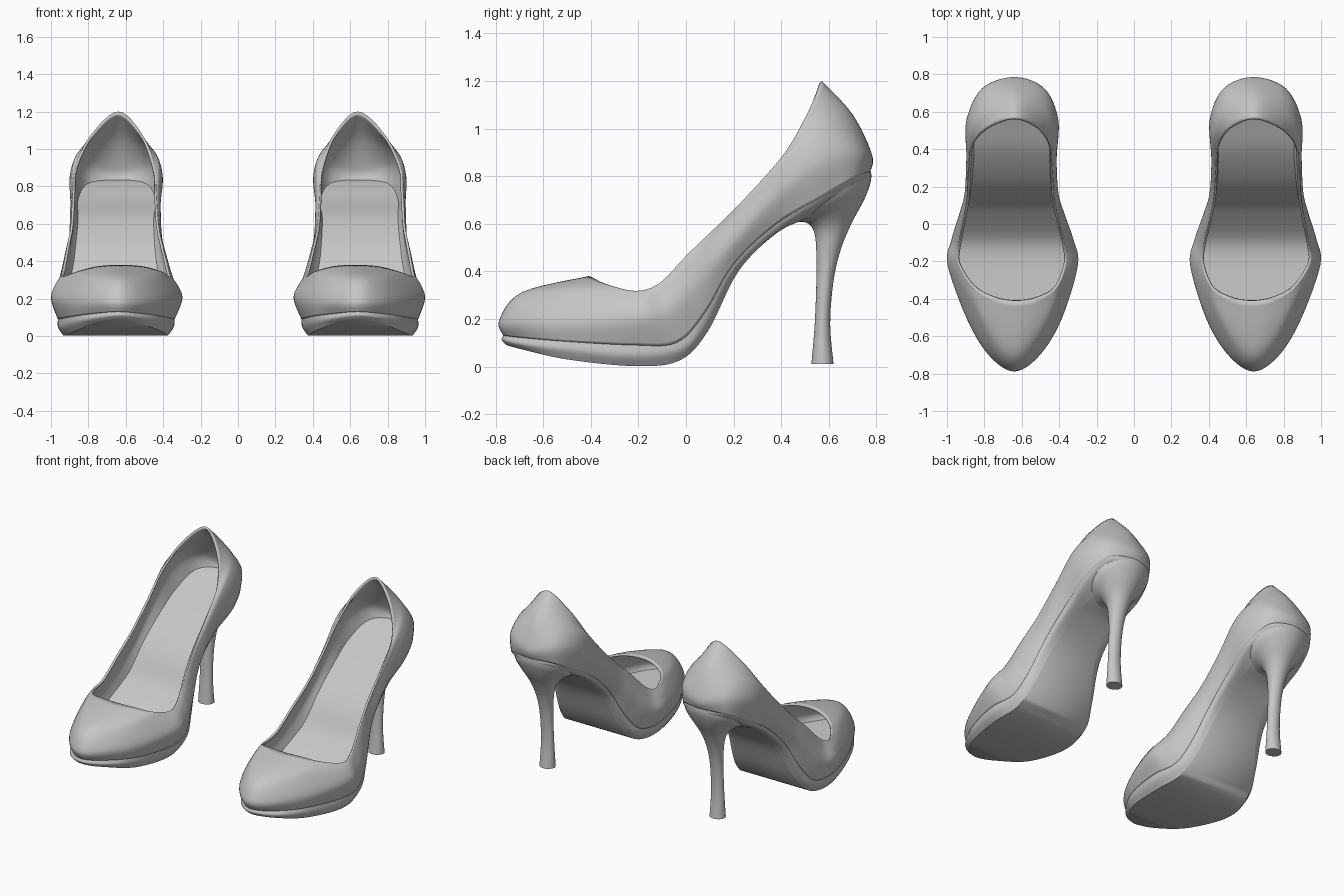
import bpy, math
from mathutils import Vector

if "Cube" in bpy.data.objects:
    bpy.data.objects.remove(bpy.data.objects["Cube"])

grey = bpy.data.materials.new("soft grey")
grey.diffuse_color = (0.57, 0.57, 0.57, 1)
grey.use_nodes = True
grey.node_tree.nodes["Principled BSDF"].inputs["Base Color"].default_value = grey.diffuse_color


def spline(p0, p1, p2, p3, t):
    """Smooth curve from p1 to p2."""
    return 0.5 * (2 * p1 + (p2 - p0) * t + (2 * p0 - 5 * p1 + 4 * p2 - p3) * t * t
                  + (3 * p1 - p0 - 3 * p2 + p3) * t ** 3)


def ring(stations, steps=6):
    """Closed loop from (y, inner x, outer x, z) stations, toe to heel."""
    pts = [Vector((xo, y, z)) for y, xi, xo, z in stations]
    pts += [Vector((xi, y, z)) for y, xi, xo, z in stations[-2:0:-1]]
    n = len(pts)
    return [spline(pts[i - 1], pts[i], pts[(i + 1) % n], pts[(i + 2) % n], s / steps)
            for i in range(n) for s in range(steps)]


def blend(rings, steps=6):
    """Add smooth in-between loops to a stack of loops."""
    out = []
    for i in range(len(rings) - 1):
        a, d = rings[max(i - 1, 0)], rings[min(i + 2, len(rings) - 1)]
        for s in range(steps):
            out.append([spline(*q, s / steps) for q in zip(a, rings[i], rings[i + 1], d)])
    return out + [rings[-1]]


def strip_faces(n, base, up):
    """Faces spanning a loop from its inner to its outer side."""
    faces = []
    for k in range(n // 2):
        f = [base + k, base + k + 1, base + (n - k - 1) % n, base + (n - k) % n]
        f = list(dict.fromkeys(f))
        faces.append(f if up else f[::-1])
    return faces


def build(name, rings, cap_low=False, cap_high=False, wall=0, angle=40):
    n = len(rings[0])
    verts = [p for r in rings for p in r]
    faces = [(j * n + i, j * n + (i + 1) % n, (j + 1) * n + (i + 1) % n, (j + 1) * n + i)
             for j in range(len(rings) - 1) for i in range(n)]
    if cap_low:
        faces += strip_faces(n, 0, False)
    if cap_high:
        faces += strip_faces(n, (len(rings) - 1) * n, True)
    me = bpy.data.meshes.new(name)
    me.from_pydata(verts, [], faces)
    me.materials.append(grey)
    ob = bpy.data.objects.new(name, me)
    bpy.context.collection.objects.link(ob)
    bpy.ops.object.select_all(action='DESELECT')
    ob.select_set(True)
    bpy.context.view_layer.objects.active = ob
    bpy.ops.object.shade_smooth_by_angle(angle=math.radians(angle))
    if wall:
        m = ob.modifiers.new("thickness", 'SOLIDIFY')
        m.thickness, m.offset = wall, -1
    # second shoe of the pair
    m = ob.modifiers.new("pair", 'MIRROR')
    m.use_mirror_merge = False
    return ob


# Loops of the shoe, from the ground up
sole_edge = ring([(-.755, .64, .64, .09), (-.68, .535, .76, .07), (-.5, .42, .86, .03),
                  (-.22, .375, .93, .002), (-.03, .40, .915, .024), (.09, .44, .88, .145),
                  (.22, .50, .81, .40), (.38, .53, .77, .56), (.52, .54, .75, .63),
                  (.66, .57, .72, .72), (.74, .64, .64, .765)])
platform = ring([(-.775, .64, .64, .112), (-.69, .51, .78, .095), (-.5, .40, .885, .07),
                 (-.22, .345, .96, .045), (-.02, .37, .94, .07), (.085, .41, .905, .185),
                 (.21, .455, .86, .41), (.39, .465, .84, .575), (.57, .45, .84, .685),
                 (.72, .50, .78, .775), (.775, .64, .64, .79)])
seam = ring([(-.768, .64, .64, .13), (-.68, .515, .77, .12), (-.5, .40, .88, .105),
             (-.22, .34, .96, .09), (-.04, .365, .945, .10), (.075, .40, .915, .22),
             (.2, .44, .875, .43), (.38, .445, .86, .60), (.57, .43, .865, .71),
             (.72, .485, .81, .80), (.775, .64, .64, .82)])
widest = ring([(-.785, .64, .64, .195), (-.70, .505, .775, .195), (-.5, .385, .895, .195),
               (-.22, .30, .996, .195), (-.08, .325, .975, .22), (.05, .37, .935, .345),
               (.17, .405, .905, .49), (.36, .415, .895, .69), (.56, .405, .895, .85),
               (.72, .48, .81, .91), (.782, .64, .64, .89)])
shoulder = ring([(-.69, .64, .64, .312), (-.635, .545, .735, .31), (-.465, .43, .845, .31),
                 (-.22, .325, .975, .268), (-.10, .345, .955, .305), (.03, .385, .925, .44),
                 (.15, .415, .895, .575), (.31, .42, .89, .74), (.49, .422, .88, .935),
                 (.63, .49, .80, 1.02), (.70, .64, .64, 1.06)])
rim = ring([(-.41, .63, .63, .38), (-.39, .51, .75, .373), (-.33, .41, .86, .345),
            (-.21, .365, .94, .318), (-.11, .372, .937, .352), (.01, .40, .915, .475),
            (.13, .425, .895, .59), (.28, .437, .885, .742), (.42, .45, .868, .905),
            (.515, .51, .787, 1.075), (.57, .64, .64, 1.2)])

# Upper with a thin wall, and the platform sole running up the arch
build("upper", blend([seam, widest, shoulder, rim]), wall=0.014)
build("sole", blend([sole_edge, platform, seam], 4), cap_low=True)

# Footbed: flat under the ball of the foot, then climbing to the heel
footbed = []
for s, w in zip(seam, widest):
    p = s.lerp(w, .25)
    lift = .03 + .055 * math.exp(-(s.y / .1) ** 2) - .015 * min(max((s.y - .2) / .4, 0), 1)
    footbed.append(Vector((.64 + (p.x - .64) * .97, s.y * .985, s.z + lift)))
build("insole", [footbed], cap_high=True)


def heel_ring(yf, zf, yb, zb, w, n=40):
    """Tilted oval between a front and a back point."""
    out = []
    for i in range(n):
        a = 2 * math.pi * i / n
        t = 0.5 - 0.5 * math.cos(a)
        out.append(Vector((.64 + w * math.sin(a), yf + (yb - yf) * t, zf + (zb - zf) * t)))
    return out


# Stiletto heel: front y, z, back y, z, half width
heel = [heel_ring(*r) for r in (
    (.527, .01, .62, .01, .052), (.541, .18, .606, .18, .044), (.548, .36, .62, .36, .044),
    (.548, .47, .65, .49, .053), (.54, .56, .695, .60, .077), (.51, .603, .748, .70, .125),
    (.46, .608, .776, .775, .172), (.42, .63, .778, .82, .20))]
build("heel", blend(heel), cap_low=True, cap_high=True)
